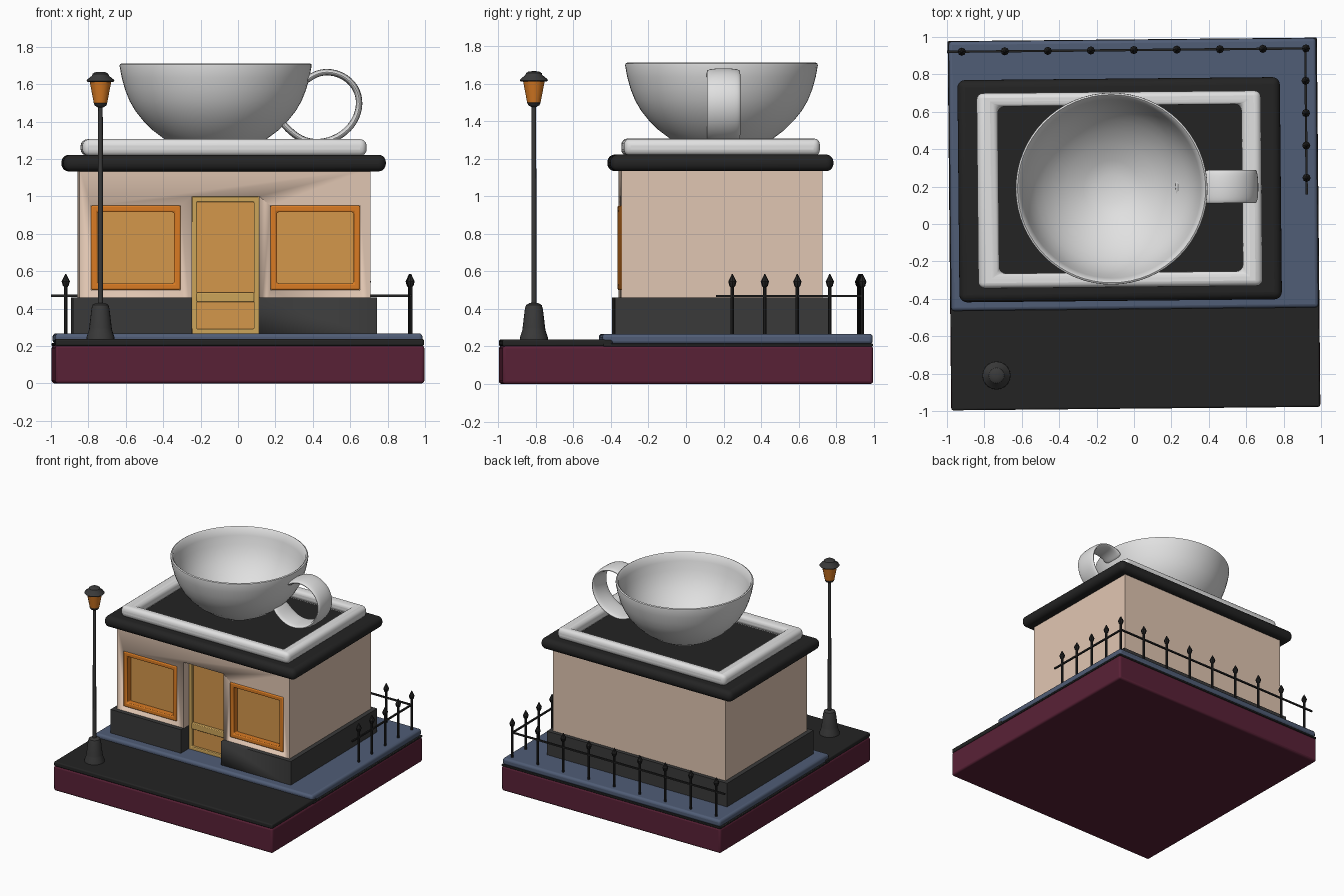
import bpy, bmesh, math
from mathutils import Matrix, Vector

if "Cube" in bpy.data.objects:
    bpy.data.objects.remove(bpy.data.objects["Cube"])

TURN = Matrix.Rotation(math.radians(0.55), 4, 'Z')  # whole scene is very slightly turned


def mat(name, r, g, b):
    m = bpy.data.materials.new(name)
    m.diffuse_color = (r, g, b, 1)
    m.use_nodes = True
    m.node_tree.nodes["Principled BSDF"].inputs["Base Color"].default_value = m.diffuse_color
    return m


MAROON = mat("maroon", 0.10, 0.015, 0.037)
BLUE = mat("slate_blue", 0.08, 0.109, 0.18)
BLACK = mat("soft_black", 0.017, 0.017, 0.017)
GREY = mat("dark_grey", 0.042, 0.042, 0.042)
CREAM = mat("wall_cream", 0.75, 0.565, 0.445)
ORANGE = mat("orange", 0.70, 0.20, 0.017)
GLASS = mat("amber_glass", 0.66, 0.31, 0.07)
GOLD = mat("door_gold", 0.61, 0.376, 0.102)
WHITE = mat("china_white", 0.75, 0.75, 0.75)


def finish(name, bm, material, bevel=0, seg=3, smooth=35):
    bmesh.ops.recalc_face_normals(bm, faces=bm.faces)
    me = bpy.data.meshes.new(name)
    bm.to_mesh(me)
    bm.free()
    me.transform(TURN)
    me.materials.append(material)
    ob = bpy.data.objects.new(name, me)
    bpy.context.collection.objects.link(ob)
    if bevel:
        m = ob.modifiers.new("bevel", 'BEVEL')
        m.width, m.segments = bevel, seg
    bpy.ops.object.select_all(action='DESELECT')
    ob.select_set(True)
    bpy.context.view_layer.objects.active = ob
    bpy.ops.object.shade_smooth_by_angle(angle=math.radians(smooth))
    return ob


def box(name, x, y, z, material, bevel=0, seg=3):
    bm = bmesh.new()
    bmesh.ops.create_cube(bm, size=1)
    for v in bm.verts:
        v.co = [(a[0] + a[1]) / 2 + c * (a[1] - a[0]) for a, c in zip((x, y, z), v.co)]
    return finish(name, bm, material, bevel, seg)


def ring(name, u, v, inner_u, inner_v, w, upright, material, bevel=0, seg=3):
    """Rectangular frame, lying in xy or standing in xz, thick along w."""
    bm = bmesh.new()
    loops = []
    for (a, b), d in (((u, v), w[0]), ((u, v), w[1]),
                      ((inner_u, inner_v), w[1]), ((inner_u, inner_v), w[0])):
        pts = ((a[0], b[0]), (a[1], b[0]), (a[1], b[1]), (a[0], b[1]))
        loops.append([bm.verts.new((p, d, q) if upright else (p, q, d)) for p, q in pts])
    for k in range(4):
        A, B = loops[k], loops[(k + 1) % 4]
        for i in range(4):
            j = (i + 1) % 4
            bm.faces.new((A[i], A[j], B[j], B[i]))
    return finish(name, bm, material, bevel, seg)


def lathe(name, profile, cx, cy, n, material, smooth=35):
    bm = bmesh.new()
    rows = []
    for r, z in profile:
        rows.append([bm.verts.new((cx + r * math.cos(2 * math.pi * i / n),
                                   cy + r * math.sin(2 * math.pi * i / n), z)) for i in range(n)])
    for A, B in zip(rows, rows[1:]):
        for i in range(n):
            j = (i + 1) % n
            bm.faces.new((A[i], A[j], B[j], B[i]))
    bm.faces.new(rows[0])
    bm.faces.new(rows[-1])
    return finish(name, bm, material, 0, 3, smooth)


def cut(target, x, y, z):
    c = box("cutter", x, y, z, target.data.materials[0])
    m = target.modifiers.new("cut", 'BOOLEAN')
    m.operation, m.solver, m.object = 'DIFFERENCE', 'EXACT', c
    c.hide_render = True
    bpy.context.view_layer.objects.active = target
    bpy.ops.object.modifier_apply(modifier=m.name)
    bpy.data.objects.remove(c)


# Base, road and pavement
box("base", (-.987, .987), (-.987, .987), (0, .203), MAROON, .015)
box("road", (-.985, .985), (-.987, -.40), (.2, .237), BLACK, .01)
box("road_edge", (-.987, .987), (-.45, .987), (.2, .215), BLACK, .005)
box("pavement", (-.982, .982), (-.455, .985), (.212, .267), BLUE, .018)

# Walls and plinth with door and window recesses
walls = box("walls", (-.85, .705), (-.35, .72), (.25, 1.15), CREAM)
plinth = box("plinth", (-.885, .74), (-.385, .75), (.25, .46), GREY)
WINDOWS = ((-.79, -.31), (.17, .65))
DOOR = (-.25, .11)
for part in (walls, plinth):
    cut(part, DOOR, (-.6, -.25), (.2, 1.0))
for w in WINDOWS:
    cut(walls, w, (-.6, -.29), (.5, .95))

# Windows
for side, (a, b) in zip(("left", "right"), WINDOWS):
    ring(side + "_window_frame", (a, b), (.5, .95), (a + .035, b - .035), (.535, .915),
         (-.357, -.285), True, ORANGE, .008, 2)
    box(side + "_window_glass", (a + .02, b - .02), (-.305, -.288), (.52, .93), GLASS)

# Door
box("door_panel", (-.24, .10), (-.262, -.245), (.26, .99), GLASS)
ring("door_frame", DOOR, (.255, 1.0), (-.222, .082), (.29, .97), (-.285, -.245), True, GOLD, .005, 2)
box("door_rail", (-.225, .085), (-.285, -.25), (.435, .485), GOLD, .005, 2)

# Roof slab and saucer-like parapet
box("roof", (-.937, .787), (-.41, .778), (1.133, 1.222), BLACK, .04, 5)
ring("roof_parapet", (-.835, .685), (-.337, .707), (-.722, .58), (-.258, .635),
     (1.215, 1.306), False, WHITE, .035, 4)

# Giant cup
outer = [(.10, 1.222), (.175, 1.25), (.265, 1.30), (.335, 1.352), (.388, 1.405), (.428, 1.455),
         (.46, 1.51), (.484, 1.57), (.502, 1.635), (.513, 1.695), (.512, 1.706)]
inner = [(.503, 1.711), (.493, 1.703)] + [(r - .024, z + .012) for r, z in outer[-3::-1]]
lathe("cup", outer + inner, -.118, .19, 64, WHITE, 50)

# Cup handle: flat strip swept along a loop
path = [(.36, 1.61), (.395, 1.645), (.47, 1.672), (.565, 1.65), (.635, 1.585), (.658, 1.495), (.63, 1.40),
        (.56, 1.325), (.46, 1.285), (.36, 1.29), (.28, 1.345), (.225, 1.41)]
section = [(-.093, 0), (-.08, .014), (0, .02), (.08, .014), (.093, 0), (.08, -.014), (0, -.02), (-.08, -.014)]
bm = bmesh.new()
rows = []
for i, p in enumerate(path):
    t = (Vector(path[min(i + 1, len(path) - 1)]) - Vector(path[max(i - 1, 0)])).normalized()
    rows.append([bm.verts.new((p[0] - t.y * d, .195 + y, p[1] + t.x * d)) for y, d in section])
for A, B in zip(rows, rows[1:]):
    for i in range(8):
        j = (i + 1) % 8
        bm.faces.new((A[i], A[j], B[j], B[i]))
bm.faces.new(rows[0])
bm.faces.new(rows[-1])
handle = finish("cup_handle", bm, WHITE, smooth=80)
handle.modifiers.new("smooth", 'SUBSURF').levels = 2
handle.modifiers["smooth"].render_levels = 2

# Street lamp
LX, LY = -.743, -.803
lathe("lamp_base", [(.076, .23), (.074, .25), (.062, .285), (.06, .30), (.048, .40), (.042, .42),
                    (.025, .43)], LX, LY, 20, GREY)
lathe("lamp_pole", [(.014, .42), (.012, 1.50)], LX, LY, 12, GREY)
lathe("lamp_collar", [(.014, 1.475), (.03, 1.485), (.036, 1.497), (.03, 1.506)], LX, LY, 16, GREY)
lathe("lamp_lantern", [(.036, 1.50), (.058, 1.615)], LX, LY, 12, ORANGE)
lathe("lamp_cap", [(.068, 1.61), (.075, 1.617), (.07, 1.625), (.045, 1.645), (.042, 1.655),
                   (.03, 1.663), (.01, 1.666)], LX, LY, 16, GREY)

# Iron fence along the back and right side
FX, FY = .928, .93
posts = [(FX - .23 * i, FY) for i in range(9)] + [(FX - .003, FY - .173 * i) for i in range(1, 5)]
for i, (x, y) in enumerate(posts):
    lathe("fence_post_%d" % i, [(.0095, .26), (.0095, .515), (.016, .523), (.022, .545), (.003, .585)],
          x, y, 8, BLACK)
box("back_fence_rail", (-.99, FX), (FY - .006, FY + .006), (.463, .475), BLACK)
box("side_fence_rail", (FX - .009, FX + .003), (.15, FY), (.463, .475), BLACK)
